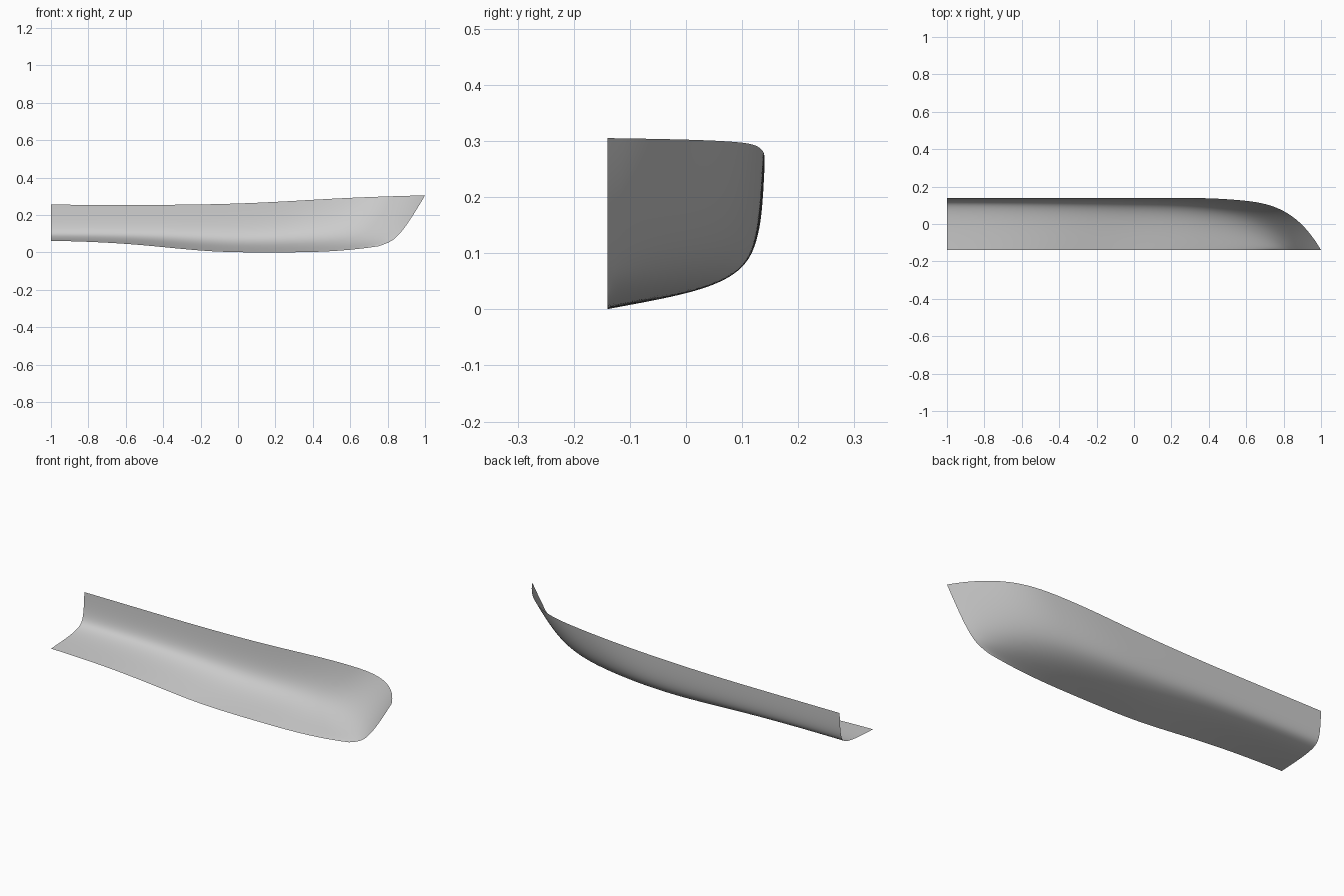
import bpy
import bmesh
from mathutils import Vector

cube = bpy.data.objects.get("Cube")
if cube:
    bpy.data.objects.remove(cube)

CENTRE = -0.14          # y of the open centreline edge
LENGTH_STEPS, GIRTH_STEPS = 96, 40


def spline(points, t):
    """Clamped uniform cubic B-spline, evaluated by de Boor's scheme, t in 0..1."""
    spans = len(points) - 3
    u = t * spans
    k = min(int(u), spans - 1)

    def knot(i):
        return min(max(i - 3, 0), spans)

    d = [points[k + j].copy() for j in range(4)]
    for r in range(1, 4):
        for j in range(3, r - 1, -1):
            lo, hi = knot(j + k), knot(j + 1 + k + 3 - r)
            d[j] = d[j - 1].lerp(d[j], (u - lo) / (hi - lo))
    return d[3]


def mix(a, b, f):
    return a + (b - a) * f


# Section template from keel to sheer: rake, full breadth, fine breadth, height
RAKE = (0, 0.24, 0.41, 0.68, 1)
FULL = (0, 0.43, 0.93, 0.98, 1)
FINE = (0, 0.2, 0.6, 0.88, 1)
RISE = (0, 0.07, 0.165, 0.5, 1)

# Stations, stern to stem:
# keel x, keel z, sheer x, sheer z, breadth, fineness, deadrise
STATIONS = (
    (-1, 0.062, -1, 0.255, 0.28, 0, 0.35),
    (-0.8, 0.059, -0.75, 0.255, 0.28, 0, 0.45),
    (-0.5, 0.042, -0.3, 0.252, 0.28, 0, 0.75),
    (-0.15, 0, 0.15, 0.265, 0.28, 0, 1),
    (0.2, 0, 0.57, 0.293, 0.28, 0.2, 1),
    (0.55, 0.002, 0.87, 0.302, 0.225, 1, 1),
    (0.75, 0.033, 1, 0.305, 0, 1, 1),
)


def section(kx, kz, sx, sz, breadth, fineness, deadrise):
    rows = []
    for rake, full, fine, rise in zip(RAKE, FULL, FINE, RISE):
        height = rise * mix(deadrise, 1, rise)
        rows.append(Vector((mix(kx, sx, rake),
                            CENTRE + breadth * mix(full, fine, fineness),
                            mix(kz, sz, height))))
    return rows


# Half hull shell: sweep the spline sections along the length
net = [section(*s) for s in STATIONS]
bm = bmesh.new()
grid = []
for i in range(LENGTH_STEPS + 1):
    girth = [spline(list(row), i / LENGTH_STEPS) for row in zip(*net)]
    grid.append([bm.verts.new(spline(girth, j / GIRTH_STEPS))
                 for j in range(GIRTH_STEPS + 1)])
for a, b in zip(grid, grid[1:]):
    for j in range(GIRTH_STEPS):
        face = bm.faces.new((a[j], a[j + 1], b[j + 1], b[j]))
        face.smooth = True

# Outside of the shell faces away from the centreline
bm.normal_update()
if sum(f.normal.y * f.calc_area() for f in bm.faces) < 0:
    bmesh.ops.reverse_faces(bm, faces=bm.faces[:])

mesh = bpy.data.meshes.new("half_hull")
bm.to_mesh(mesh)
bm.free()

# Plain grey finish
grey = bpy.data.materials.new("light grey")
grey.use_nodes = True
colour = (0.6, 0.6, 0.6, 1)
grey.diffuse_color = colour
grey.node_tree.nodes["Principled BSDF"].inputs["Base Color"].default_value = colour
mesh.materials.append(grey)

hull = bpy.data.objects.new("half_hull", mesh)
bpy.context.collection.objects.link(hull)
